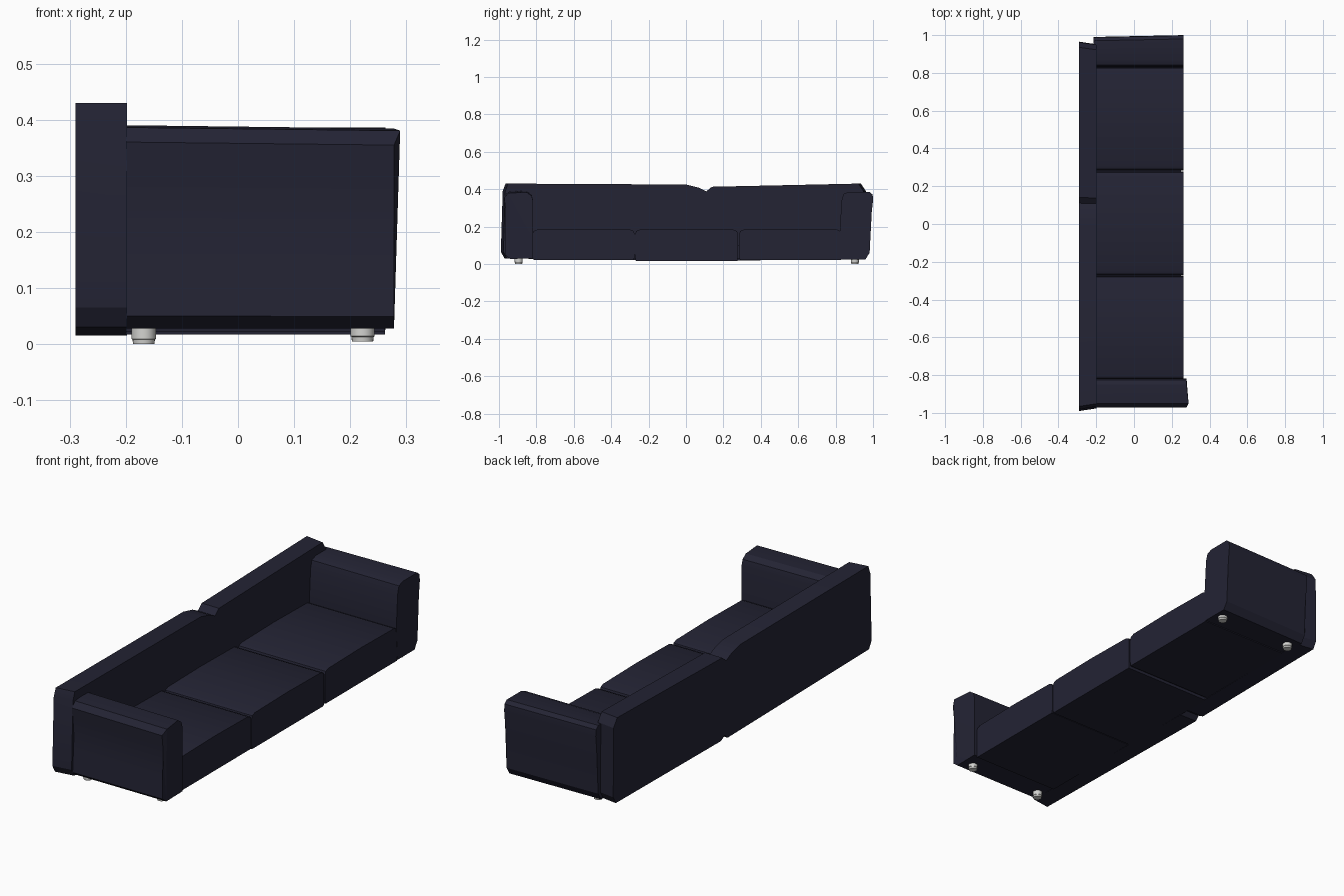
import bpy
import bmesh
import math

cube = bpy.data.objects.get("Cube")
if cube:
    bpy.data.objects.remove(cube, do_unlink=True)


def make_material(name, colour):
    mat = bpy.data.materials.new(name)
    mat.use_nodes = True
    mat.diffuse_color = colour
    mat.node_tree.nodes["Principled BSDF"].inputs["Base Color"].default_value = colour
    return mat


navy = make_material("navy fabric", (0.017, 0.017, 0.034, 1))
grey = make_material("light grey feet", (0.65, 0.65, 0.63, 1))


def finish(name, bm, mat):
    bmesh.ops.recalc_face_normals(bm, faces=bm.faces[:])
    mesh = bpy.data.meshes.new(name)
    bm.to_mesh(mesh)
    bm.free()
    mesh.materials.append(mat)
    obj = bpy.data.objects.new(name, mesh)
    bpy.context.collection.objects.link(obj)
    bpy.ops.object.select_all(action="DESELECT")
    obj.select_set(True)
    bpy.context.view_layer.objects.active = obj
    bpy.ops.object.shade_smooth_by_angle(angle=math.radians(25))
    return obj


def loft(name, profile, x_back, x_front, reshape=None):
    """Run a (y, z) profile from x_back to x_front; reshape edits the front end."""
    bm = bmesh.new()
    back = [bm.verts.new((x_back, y, z)) for y, z in profile]
    front = []
    for y, z in profile:
        co = (x_front, y, z)
        front.append(bm.verts.new(reshape(*co) if reshape else co))
    bm.faces.new(back)
    bm.faces.new(front)
    count = len(profile)
    for i in range(count):
        j = (i + 1) % count
        bm.faces.new((back[i], back[j], front[j], front[i]))
    bmesh.ops.triangulate(bm, faces=[f for f in bm.faces if len(f.verts) > 4])
    return finish(name, bm, navy)


# Backrest with a slumped notch in its top edge
back_profile = [
    (-0.97, 0.03), (-0.99, 0.065), (-0.98, 0.39), (-0.965, 0.43),
    (0, 0.425), (0.07, 0.408), (0.11, 0.388), (0.14, 0.413),
    (0.935, 0.43), (0.962, 0.39), (0.965, 0.06), (0.945, 0.025),
    (0.15, 0.018), (0.12, 0.035), (0.1, 0.015)]
loft("backrest", back_profile, -0.29, -0.198,
     lambda x, y, z: (x, y * 0.986, z))

# Right arm, with its outer top corner pulled forward
right_arm = [
    (-0.94, 0.028), (-0.968, 0.05), (-0.962, 0.15), (-0.958, 0.22),
    (-0.965, 0.3), (-0.972, 0.36), (-0.95, 0.386), (-0.9, 0.39),
    (-0.85, 0.388), (-0.825, 0.37), (-0.817, 0.34), (-0.817, 0.03)]
loft("right_arm", right_arm, -0.2, 0.278,
     lambda x, y, z: (x + (0.011 if y < -0.94 and z > 0.37 else 0), y, z - 0.015 * z))

# Left arm, leaning slightly outwards
left_arm = [
    (0.83, 0.025), (0.822, 0.18), (0.832, 0.34), (0.842, 0.375),
    (0.87, 0.386), (0.97, 0.386), (0.988, 0.372), (0.99, 0.34),
    (0.975, 0.2), (0.972, 0.06), (0.95, 0.025)]
loft("left_arm", left_arm, -0.215, 0.263,
     lambda x, y, z: (x, y * 1.01 if y > 0.9 else y, z))


# Three seat cushions with softened top corners and narrow gaps
def cushion(name, y0, y1, bottom):
    profile = [(y0 + 0.004, bottom), (y0, 0.05), (y0, 0.16), (y0 + 0.006, 0.176),
               (y0 + 0.025, 0.184), ((y0 + y1) / 2, 0.188),
               (y1 - 0.025, 0.184), (y1 - 0.006, 0.176), (y1, 0.16),
               (y1, 0.05), (y1 - 0.004, bottom)]
    loft(name, profile, -0.2, 0.262)


cushion("right_cushion", -0.82, -0.274, 0.022)
cushion("middle_cushion", -0.272, 0.278, 0.017)
cushion("left_cushion", 0.284, 0.832, 0.022)

# Lower frame closing the gaps beneath the cushions
loft("seat_frame", [(-0.9, 0.03), (-0.9, 0.1), (0.92, 0.1), (0.92, 0.03)], -0.21, 0.25)


# Round feet, each with a narrower lower rim
def foot(name, x, y, low, high):
    bm = bmesh.new()
    sides = 20
    rings = []
    for radius, z in ((0.019, low), (0.02, low + 0.008), (0.0215, low + 0.009), (0.0215, high)):
        rings.append([bm.verts.new((x + radius * math.cos(math.tau * i / sides),
                                    y + radius * math.sin(math.tau * i / sides), z))
                      for i in range(sides)])
    for a, b in zip(rings, rings[1:]):
        for i in range(sides):
            j = (i + 1) % sides
            bm.faces.new((a[i], a[j], b[j], b[i]))
    bm.faces.new(rings[0])
    bm.faces.new(rings[-1])
    finish(name, bm, grey)


for side, y in (("right", -0.895), ("left", 0.903)):
    foot("rear_foot_" + side, -0.168, y, 0, 0.034)
    foot("front_foot_" + side, 0.222, y, 0.005, 0.034)
